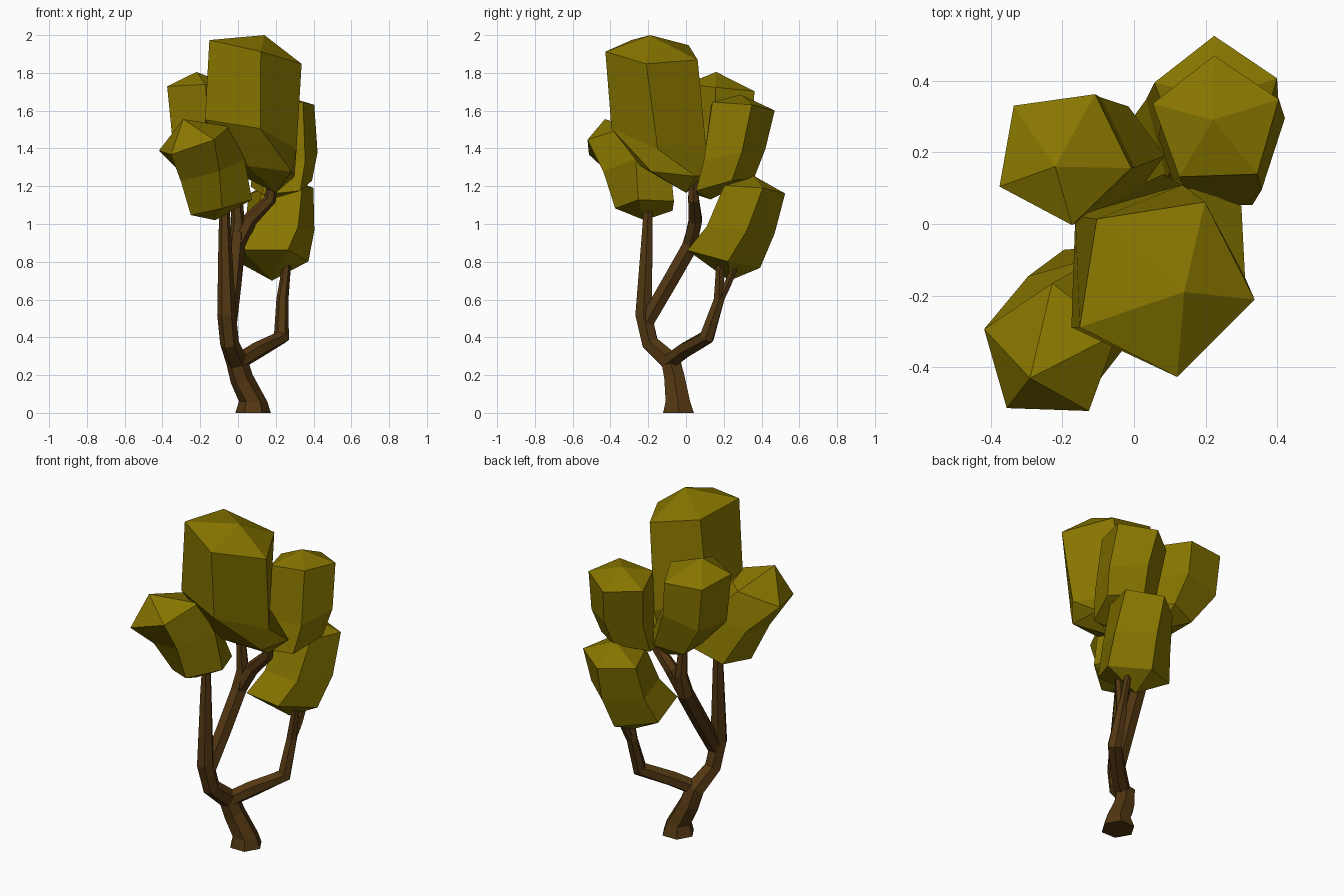
import bpy, bmesh
from math import sin, cos, radians, tau
from mathutils import Vector


def material(name, rgb):
    m = bpy.data.materials.new(name)
    m.diffuse_color = (*rgb, 1)
    return m


LEAF = material("leaf", (0.245, 0.18, 0.0))
BARK = material("bark", (0.085, 0.038, 0.006))


def loft(name, rings, mat, start=None, end=None):
    """Skin rings of points; ends close to a point when given, else flat."""
    bm = bmesh.new()
    vr = [[bm.verts.new(p) for p in r] for r in rings]
    n = len(vr[0])
    for a, b in zip(vr, vr[1:]):
        for i in range(n):
            j = (i + 1) % n
            bm.faces.new((a[i], a[j], b[j], b[i]))
    for ring, tip in ((vr[0], start), (vr[-1], end)):
        if tip is None:
            bm.faces.new(ring)
        else:
            t = bm.verts.new(tip)
            for i in range(n):
                bm.faces.new((ring[i], ring[(i + 1) % n], t))
    bmesh.ops.recalc_face_normals(bm, faces=bm.faces)
    me = bpy.data.meshes.new(name)
    bm.to_mesh(me)
    bm.free()
    me.materials.append(mat)
    ob = bpy.data.objects.new(name, me)
    bpy.context.collection.objects.link(ob)
    return ob


def clump(name, bottom, rings, top):
    """Leaf clump: five-sided rings (x, y, z, radius, phase, slope x, slope y)."""
    pts = []
    for x, y, z, r, ph, sx, sy in rings:
        ring = []
        for i in range(5):
            a = radians(ph) + tau * i / 5
            dx, dy = r * cos(a), r * sin(a)
            ring.append((x + dx, y + dy, z + sx * dx + sy * dy))
        pts.append(ring)
    loft(name, pts, LEAF, bottom, top)


def branch(name, path, sides=6):
    """Tapering branch through (x, y, z, radius) points."""
    P = [Vector(p[:3]) for p in path]
    rings = []
    for i, p in enumerate(P):
        t = Vector((0, 0, 0))
        if i > 0:
            t += (p - P[i - 1]).normalized()
        if i < len(P) - 1:
            t += (P[i + 1] - p).normalized()
        if p.z < 0.1:
            t = Vector((0, 0, 1))
        t.normalize()
        u = Vector((1, 0, 0))
        u = (u - t * u.dot(t)).normalized()
        v = t.cross(u)
        r = path[i][3]
        rings.append([p + r * (u * cos(tau * k / sides) + v * sin(tau * k / sides))
                      for k in range(sides)])
    loft(name, rings, BARK)


# Trunk and branches
branch("trunk", [(0.08, -0.04, 0, 0.094), (0.08, -0.043, 0.06, 0.075),
                 (0.02, -0.06, 0.18, 0.062), (-0.005, -0.08, 0.27, 0.058),
                 (-0.045, -0.19, 0.37, 0.05), (-0.06, -0.225, 0.52, 0.05),
                 (-0.07, -0.205, 0.95, 0.033), (-0.07, -0.2, 1.1, 0.026)])
branch("middle_branch", [(-0.05, -0.21, 0.48, 0.045), (-0.03, -0.1, 0.67, 0.047),
                         (-0.01, 0.02, 0.88, 0.048), (0.0, 0.045, 1.0, 0.037),
                         (-0.01, 0.04, 1.2, 0.028), (-0.06, 0.15, 1.35, 0.02)])
branch("middle_fork", [(-0.01, 0.02, 0.88, 0.042), (0.06, 0.05, 1.02, 0.04),
                       (0.17, 0.04, 1.13, 0.033), (0.19, 0.04, 1.27, 0.025)])
branch("right_branch", [(0.0, -0.09, 0.27, 0.045), (0.1, -0.01, 0.33, 0.045),
                        (0.23, 0.11, 0.4, 0.043), (0.235, 0.175, 0.6, 0.032),
                        (0.26, 0.18, 0.8, 0.022)])
branch("right_fork", [(0.235, 0.17, 0.58, 0.025), (0.25, 0.22, 0.68, 0.022),
                      (0.26, 0.27, 0.8, 0.02)])

# Leaf clumps
clump("top_leaves", (0.2, 0.0, 1.165),
      [(0.13, -0.055, 1.28, 0.2, 32, -0.1, -0.1),
       (0.045, -0.14, 1.46, 0.265, -2, -0.25, -0.25),
       (0.08, -0.17, 1.91, 0.26, -9, -0.25, -0.05)], (0.14, -0.19, 2.0))
clump("front_left_leaves", (-0.12, -0.22, 1.02),
      [(-0.09, -0.205, 1.09, 0.17, -16, 0.25, 0.05),
       (-0.15, -0.26, 1.29, 0.185, -2, 0.3, 0.15),
       (-0.235, -0.36, 1.44, 0.195, 16, 0.35, 0.2)], (-0.29, -0.43, 1.555))
clump("back_left_leaves", (0.0, 0.19, 1.18),
      [(-0.06, 0.19, 1.28, 0.145, 0, 0.2, 0),
       (-0.18, 0.19, 1.48, 0.185, -10, 0.25, 0),
       (-0.2, 0.19, 1.72, 0.195, -10, 0.0, -0.1)], (-0.22, 0.16, 1.805))
clump("back_right_leaves", (0.17, 0.13, 1.13),
      [(0.23, 0.19, 1.2, 0.17, 18, 0.1, 0.25),
       (0.25, 0.24, 1.36, 0.18, 18, 0.05, 0.2),
       (0.23, 0.285, 1.62, 0.185, 20, 0.1, -0.1)], (0.22, 0.29, 1.685))
clump("low_right_leaves", (0.18, 0.23, 0.7),
      [(0.17, 0.19, 0.82, 0.205, 9, -0.05, -0.25),
       (0.215, 0.275, 0.97, 0.195, 14, 0.0, -0.1),
       (0.23, 0.345, 1.18, 0.18, 20, 0.1, -0.1)], (0.23, 0.35, 1.26))
